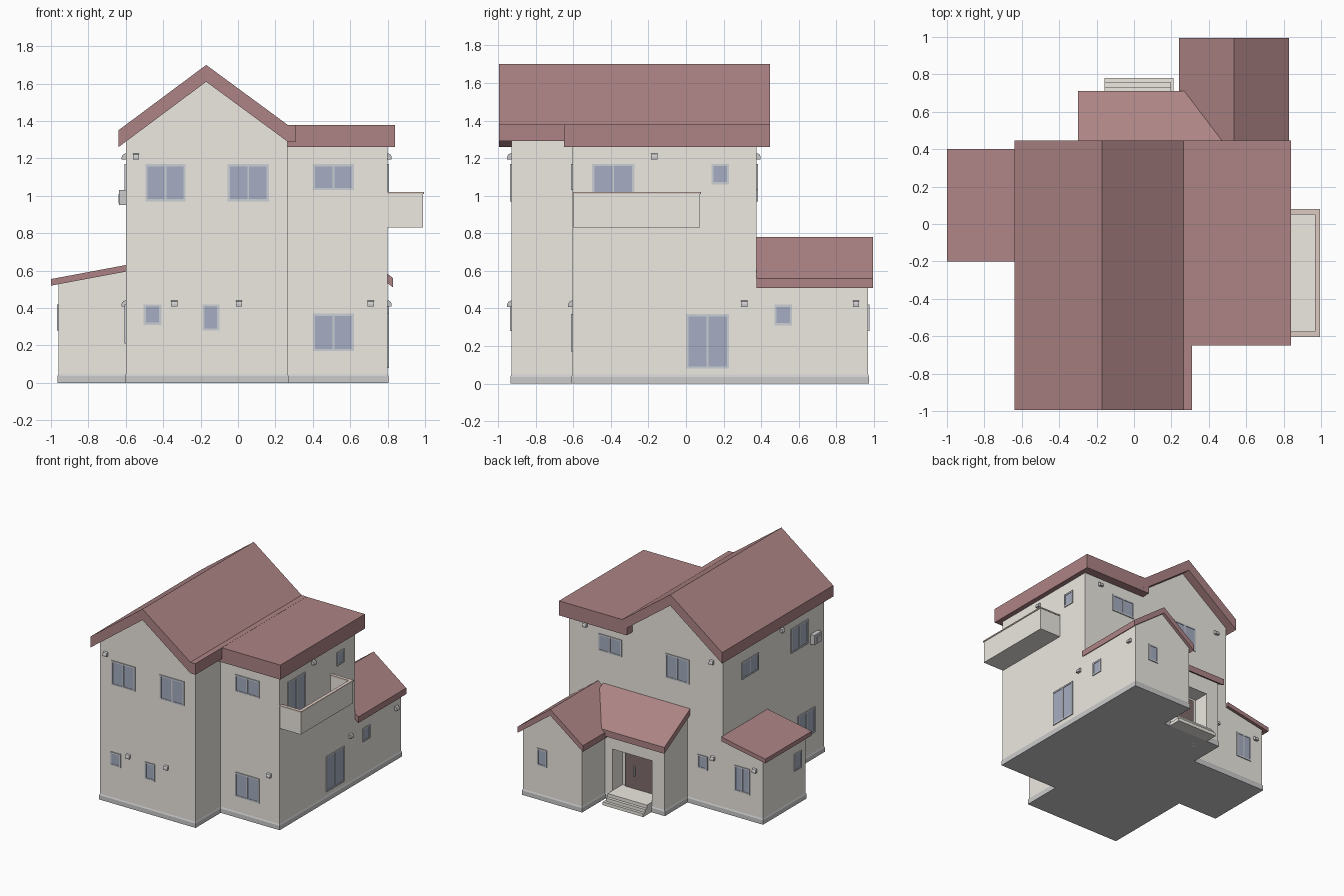
import bpy, bmesh

if "Cube" in bpy.data.objects:
    bpy.data.objects.remove(bpy.data.objects["Cube"])


def material(name, r, g, b):
    m = bpy.data.materials.new(name)
    m.diffuse_color = (r, g, b, 1)
    m.use_nodes = True
    m.node_tree.nodes["Principled BSDF"].inputs["Base Color"].default_value = m.diffuse_color
    return m


WALL = material("wall_cream", .85, .82, .76)
ROOF = material("roof_red", .42, .23, .235)
FRAME = material("frame_grey", .60, .62, .66)
GLASS = material("glass_blue", .38, .42, .54)
STONE = material("plinth_grey", .62, .62, .64)
DOOR = material("door_brown", .22, .15, .15)
CAP = material("coping_tan", .72, .60, .54)
METAL = material("metal_light", .74, .74, .74)

# Each axis maps profile coordinates (a, b) and extrusion c to x, y, z
AXES = {
    "x": lambda a, b, c: (c, a, b),
    "y": lambda a, b, c: (a, c, b),
    "z": lambda a, b, c: (a, b, c),
}


def add_prism(bm, pts, place, c0, c1, index=0):
    rings = [[bm.verts.new(place(a, b, c)) for a, b in pts] for c in (c0, c1)]
    faces = [bm.faces.new(r) for r in rings]
    for i in range(len(pts)):
        j = (i + 1) % len(pts)
        faces.append(bm.faces.new((rings[0][i], rings[0][j], rings[1][j], rings[1][i])))
    for f in faces:
        f.material_index = index


def finish(name, bm, mats):
    bmesh.ops.recalc_face_normals(bm, faces=bm.faces)
    me = bpy.data.meshes.new(name)
    bm.to_mesh(me)
    bm.free()
    for m in mats:
        me.materials.append(m)
    ob = bpy.data.objects.new(name, me)
    bpy.context.collection.objects.link(ob)
    return ob


def prism(name, pts, axis, c0, c1, mat):
    bm = bmesh.new()
    add_prism(bm, pts, AXES[axis], c0, c1)
    return finish(name, bm, [mat])


def rect(a0, a1, b0, b1):
    return [(a0, b0), (a1, b0), (a1, b1), (a0, b1)]


def box(name, x0, x1, y0, y1, z0, z1, mat):
    return prism(name, rect(x0, x1, y0, y1), "z", z0, z1, mat)


def on_wall(side, plane):
    """Map (along wall, height, outward) to world coordinates."""
    s = 1 if side in ("back", "right") else -1
    if side in ("front", "back"):
        return lambda u, z, d: (u, plane + s * d, z)
    return lambda u, z, d: (plane + s * d, u, z)


def window(name, side, plane, u0, u1, z0, z1):
    place, t = on_wall(side, plane), .012
    bm = bmesh.new()
    add_prism(bm, rect(u0 + t, u1 - t, z0 + t, z1 - t), place, -.01, .003, 1)
    bars = [rect(u0, u0 + t, z0, z1), rect(u1 - t, u1, z0, z1),
            rect(u0 + t, u1 - t, z0, z0 + t), rect(u0 + t, u1 - t, z1 - t, z1)]
    if u1 - u0 > .11:
        m = (u0 + u1) / 2
        bars.append(rect(m - .005, m + .005, z0 + t, z1 - t))
    for b in bars:
        add_prism(bm, b, place, -.01, .007)
    finish(name, bm, [FRAME, GLASS])


def vent(name, side, plane, u, z):
    place = on_wall(side, plane)
    profile = [(-.005, -.016), (.022, -.016), (.022, -.002), (.015, .011), (.004, .016), (-.005, .016)]
    bm = bmesh.new()
    add_prism(bm, profile, lambda d, h, c: place(u + c, z + h, d), -.017, .017)
    finish(name, bm, [METAL])


# Plinth: one footprint, straight band with a sloped top
FOOT = [(-.6, -.93), (.265, -.93), (.265, -.605), (.8, -.605), (.8, .97), (.265, .97),
        (.265, .67), (-.275, .67), (-.275, .375), (-.96, .375), (-.96, -.18), (-.6, -.18)]


def offset(pts, o):
    out = []
    for i, p in enumerate(pts):
        n = [0, 0]
        for a, b in ((pts[i - 1], p), (p, pts[(i + 1) % len(pts)])):
            dx, dy = b[0] - a[0], b[1] - a[1]
            length = abs(dx) + abs(dy)
            n[0] += dy / length
            n[1] -= dx / length
        out.append((p[0] + o * n[0], p[1] + o * n[1]))
    return out


bm = bmesh.new()
rings = [[bm.verts.new((x, y, z)) for x, y in offset(FOOT, o)]
         for o, z in ((.005, 0), (.005, .036), (-.002, .052))]
bm.faces.new(rings[0])
bm.faces.new(rings[2])
for lo, hi in zip(rings, rings[1:]):
    for i in range(len(FOOT)):
        j = (i + 1) % len(FOOT)
        bm.faces.new((lo[i], lo[j], hi[j], hi[i]))
finish("plinth", bm, [STONE])

# Walls
Z = .01
prism("main_walls", [(-.6, Z), (.265, Z), (.265, 1.31), (-.17, 1.63), (-.6, 1.31)], "y", -.93, .375, WALL)
box("wing_walls", .265, .8, -.605, .375, Z, 1.30, WALL)
prism("side_annex_walls", [(-.96, Z), (-.6, Z), (-.6, .61), (-.96, .543)], "y", -.18, .375, WALL)
prism("rear_annex_walls", [(.265, Z), (.8, Z), (.8, .55), (.535, .745), (.265, .55)], "y", .375, .97, WALL)

# Entry block with a recessed porch
prism("entry_room", [(.375, Z), (.54, Z), (.54, .65), (.375, .74)], "x", -.275, .265, WALL)
for name, x0, x1, z in (("porch_pier_left", -.275, -.16, Z), ("porch_pier_right", .2, .265, Z),
                        ("porch_header", -.16, .2, .42)):
    prism(name, [(.54, z), (.67, z), (.67, .57), (.54, .65)], "x", x0, x1, WALL)

# Front steps
prism("entry_steps", [(.54, 0), (.78, 0), (.78, .027), (.757, .027), (.757, .053),
                      (.733, .053), (.733, .08), (.54, .08)], "x", -.158, .198, WALL)
box("entry_steps_foot", -.158, .21, .676, .78, 0, .026, WALL)

# Door with frame, leaf and handle
box("door_frame", -.13, .17, .53, .55, .08, .40, DOOR)
box("door_leaf", -.08, .12, .53, .557, .085, .385, DOOR)
box("door_handle", .07, .082, .55, .572, .19, .27, METAL)

# Roofs
prism("main_roof", [(-.64, 1.26), (-.64, 1.35), (-.17, 1.70), (.265, 1.38), (.31, 1.38),
                    (.31, 1.29), (.265, 1.29), (-.17, 1.61)], "y", -.995, .447, ROOF)
box("wing_flat_roof", .225, .84, -.65, .446, 1.26, 1.379, ROOF)
prism("side_annex_roof", [(-1, .52), (-1, .555), (-.6, .63), (-.6, .595)], "y", -.2, .4, ROOF)
prism("rear_annex_roof", [(.24, .51), (.24, .56), (.535, .78), (.83, .56), (.83, .51),
                          (.535, .73)], "y", .375, .995, ROOF)
prism("entry_roof", [(.375, .72), (.375, .772), (.71, .582), (.71, .53)], "x", -.3, .49, ROOF)

# Balcony: tray with parapets and coping
box("balcony_floor", .79, .99, -.6, .075, .83, .85, WALL)
box("balcony_front_parapet", .97, .99, -.6, .075, .85, 1.01, WALL)
box("balcony_coping", .967, .995, -.604, .079, 1.01, 1.02, CAP)
for n, y0 in (("a", -.6), ("b", .055)):
    box("balcony_side_parapet_" + n, .8, .97, y0, y0 + .02, .85, 1.01, WALL)
    box("balcony_side_coping_" + n, .8, .967, y0 - .004, y0 + .024, 1.01, 1.02, CAP)

# Windows: side, wall plane, extent along the wall, heights
WINDOWS = [
    ("front", -.93, -.495, -.28, .97, 1.17), ("front", -.93, -.055, .165, .97, 1.17),
    ("front", -.93, -.505, -.41, .31, .42), ("front", -.93, -.19, -.10, .28, .42),
    ("front", -.605, .40, .62, 1.03, 1.17), ("front", -.605, .40, .62, .17, .37),
    ("right", .8, -.5, -.275, .86, 1.17), ("right", .8, .135, .23, 1.06, 1.17),
    ("right", .8, 0, .23, .08, .37), ("right", .8, .47, .565, .31, .42),
    ("back", .375, .32, .53, 1.03, 1.17), ("back", .375, -.295, -.08, .97, 1.17),
    ("back", .375, -.46, -.37, .31, .42), ("back", .375, -.845, -.705, .21, .42),
    ("back", .97, .58, .67, .28, .42), ("left", -.96, -.125, -.03, .28, .42),
    ("left", -.6, -.08, .14, 1.0, 1.14), ("left", -.6, -.72, -.5, .97, 1.17),
    ("left", -.6, -.81, -.59, .21, .42),
]
for i, w in enumerate(WINDOWS):
    window(f"{w[0]}_window_{i + 1}", *w)

# Hooded wall vents
VENTS = [
    ("front", -.93, -.545, 1.21), ("front", -.93, -.34, .425), ("front", -.93, .005, .425),
    ("front", -.605, .71, .425), ("right", .8, -.17, 1.21), ("right", .8, .31, .425),
    ("right", .8, .905, .425), ("back", .375, -.5, 1.21), ("back", .375, .65, 1.21),
    ("back", .375, -.51, .425), ("back", .375, -.89, .425), ("left", -.6, -.38, 1.21),
    ("left", -.6, -.45, .425),
]
for i, v in enumerate(VENTS):
    vent(f"{v[0]}_vent_{i + 1}", *v)

# Wall-mounted air conditioner
box("air_conditioner", -.636, -.6, -.85, -.755, .95, 1.03, METAL)
box("air_conditioner_grille", -.64, -.63, -.84, -.79, .96, 1.01, FRAME)
